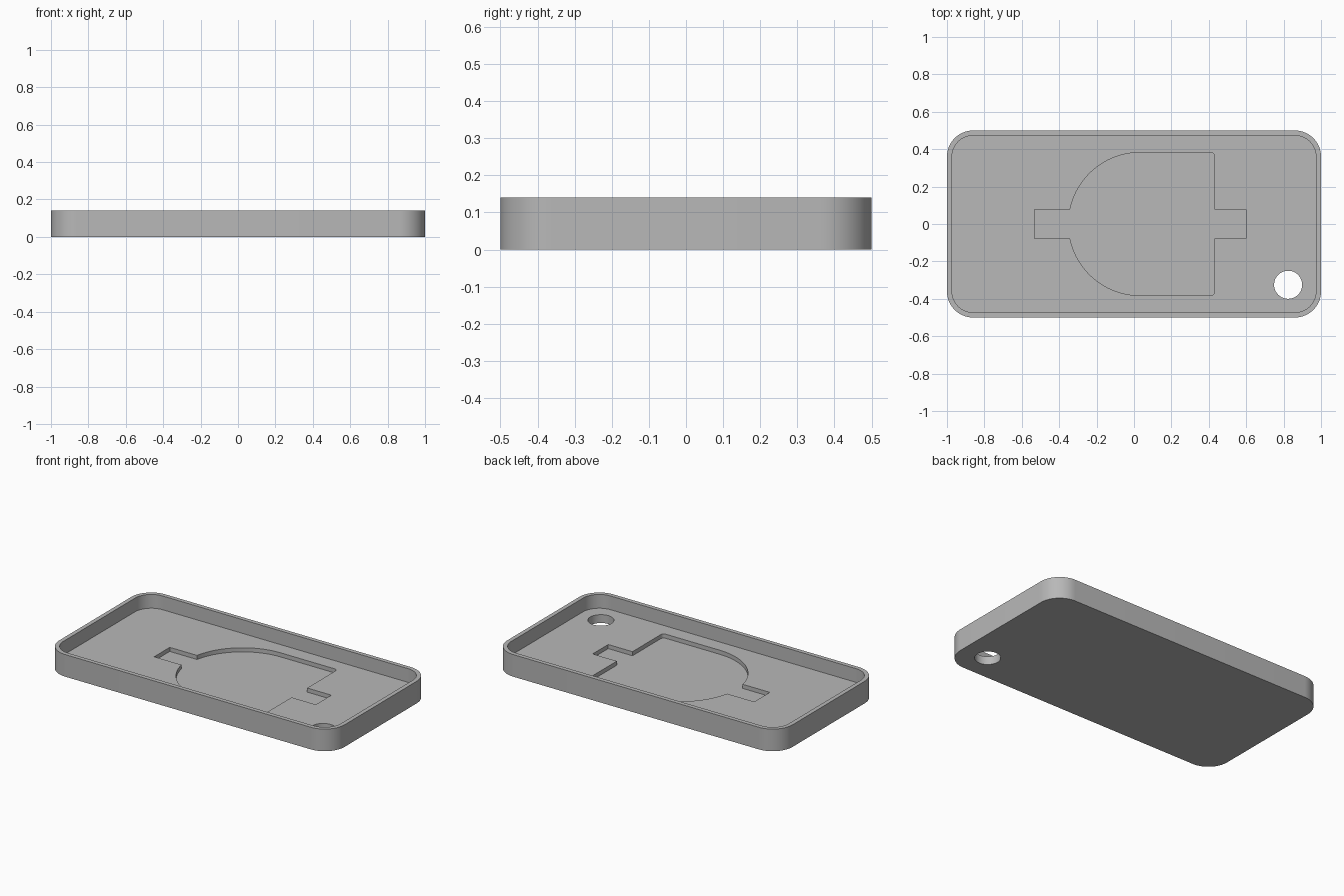
import bpy, bmesh
from math import cos, sin, pi, asin

if "Cube" in bpy.data.objects:
    bpy.data.objects.remove(bpy.data.objects["Cube"], do_unlink=True)

HEIGHT, WALL = 0.14, 0.027
FLOOR, POCKET_FLOOR = 0.053, 0.027
CORNER = 0.14

grey = bpy.data.materials.new("plain_grey")
grey.use_nodes = True
colour = (0.48, 0.48, 0.48, 1)
grey.diffuse_color = colour
grey.node_tree.nodes["Principled BSDF"].inputs["Base Color"].default_value = colour


def arc(cx, cy, r, start, end, steps):
    return [(cx + r * cos(start + (end - start) * i / steps),
             cy + r * sin(start + (end - start) * i / steps)) for i in range(steps + 1)]


def rounded_rect(hx, hy, r):
    points = []
    for k, (sx, sy) in enumerate([(1, 1), (-1, 1), (-1, -1), (1, -1)]):
        points += arc(sx * (hx - r), sy * (hy - r), r, k * pi / 2, (k + 1) * pi / 2, 16)
    return points


def prism(name, points, z0, z1):
    """Extrude a closed outline between two heights."""
    bm = bmesh.new()
    base = bm.faces.new([bm.verts.new((x, y, z0)) for x, y in points])
    top = bmesh.ops.extrude_face_region(bm, geom=[base], use_keep_orig=True)["geom"]
    bmesh.ops.translate(bm, vec=(0, 0, z1 - z0),
                        verts=[v for v in top if isinstance(v, bmesh.types.BMVert)])
    bmesh.ops.recalc_face_normals(bm, faces=bm.faces)
    mesh = bpy.data.meshes.new(name)
    bm.to_mesh(mesh)
    bm.free()
    mesh.materials.append(grey)
    obj = bpy.data.objects.new(name, mesh)
    bpy.context.collection.objects.link(obj)
    return obj


# Outer body of the tray
tray = prism("tray", rounded_rect(1, 0.5, CORNER), 0, HEIGHT)

# Shallow cavity inside the rim
cavity = prism("cavity_cutter", rounded_rect(1 - WALL, 0.5 - WALL, CORNER - WALL),
               FLOOR, HEIGHT + 0.1)

# Pocket: round-backed body with a slot at each end, mirrored across y
half_w, slot, right, fillet, mid = 0.382, 0.078, 0.43, 0.02, 0.032
half = [(0.6, slot), (right, slot)]
half += arc(right - fillet, half_w - fillet, fillet, 0, pi / 2, 6)
half += arc(mid, 0, half_w, pi / 2, pi - asin(slot / half_w), 32)
half += [(-0.533, slot)]
outline = half + [(x, -y) for x, y in reversed(half)]
pocket = prism("pocket_cutter", outline, POCKET_FLOOR, FLOOR + 0.03)

# Round hole through one corner
hole = prism("hole_cutter", arc(0.824, -0.325, 0.075, 0, 2 * pi, 48)[:-1], -0.1, HEIGHT + 0.05)

# Cut the shapes out and discard the cutters
bpy.ops.object.select_all(action='DESELECT')
bpy.context.view_layer.objects.active = tray
tray.select_set(True)
for cutter in (cavity, pocket, hole):
    cutter.hide_render = True
    mod = tray.modifiers.new(cutter.name, 'BOOLEAN')
    mod.operation = 'DIFFERENCE'
    mod.solver = 'EXACT'
    mod.object = cutter
    bpy.ops.object.modifier_apply(modifier=mod.name)
    bpy.data.objects.remove(cutter, do_unlink=True)

bpy.ops.object.shade_smooth_by_angle(angle=pi / 6)
